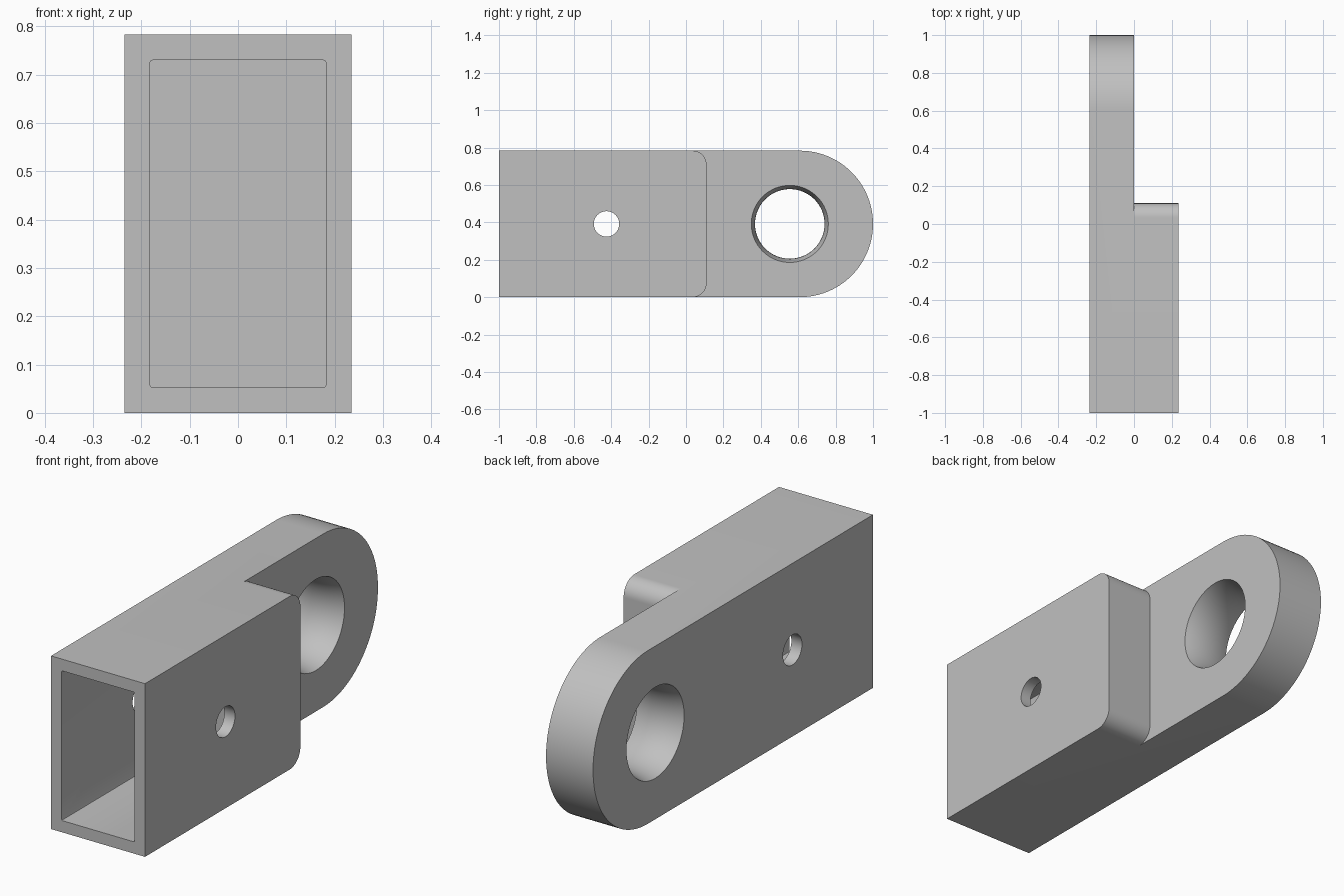
import bpy, bmesh, math
from mathutils import Vector

cube = bpy.data.objects.get("Cube")
if cube:
    bpy.data.objects.remove(cube, do_unlink=True)

HALF_W, H = 0.235, 0.783      # half width and height of the bar
MID = H / 2
WALL = 0.053

steel = bpy.data.materials.new("grey_steel")
steel.use_nodes = True
GREY = (0.53, 0.53, 0.53, 1)
steel.diffuse_color = GREY
steel.node_tree.nodes["Principled BSDF"].inputs["Base Color"].default_value = GREY


def finish(name, bm):
    bmesh.ops.recalc_face_normals(bm, faces=bm.faces)
    mesh = bpy.data.meshes.new(name)
    bm.to_mesh(mesh)
    bm.free()
    mesh.materials.append(steel)
    obj = bpy.data.objects.new(name, mesh)
    bpy.context.collection.objects.link(obj)
    return obj


def arc(cy, cz, r, start, end, steps):
    angles = [math.radians(start + (end - start) * i / steps) for i in range(steps + 1)]
    return [(cy + r * math.cos(a), cz + r * math.sin(a)) for a in angles]


def extrude_x(name, outline, x0, x1):
    """Extrude a (y, z) outline along x."""
    bm = bmesh.new()
    face = bm.faces.new([bm.verts.new((x0, y, z)) for y, z in outline])
    result = bmesh.ops.extrude_face_region(bm, geom=[face])
    verts = [v for v in result["geom"] if isinstance(v, bmesh.types.BMVert)]
    bmesh.ops.translate(bm, verts=verts, vec=(x1 - x0, 0, 0))
    return finish(name, bm)


def lathe_x(name, profile, y, z, steps=64):
    """Closed turned solid about an x-parallel axis, from (x, radius) pairs."""
    bm = bmesh.new()
    rings = [[bm.verts.new((x, py, pz)) for py, pz in arc(y, z, r, 0, 360, steps)[:-1]]
             for x, r in profile]
    for a, b in zip(rings, rings[1:]):
        for i in range(steps):
            j = (i + 1) % steps
            bm.faces.new((a[i], a[j], b[j], b[i]))
    bm.faces.new(rings[0])
    bm.faces.new(rings[-1])
    return finish(name, bm)


# Bar with a round end
body = extrude_x("clevis_bar", [(-1, 0)] + arc(1 - MID, MID, MID, -90, 90, 48) + [(-1, H)],
                 -HALF_W, HALF_W)

# Notch that leaves the half-width tongue and the rounded block end
R, END = 0.075, 0.11
notch = extrude_x("notch_cutter",
                  [(1.2, -0.2), (1.2, 1), (END - R, 1)]
                  + arc(END - R, H - R, R, 90, 0, 12)
                  + arc(END - R, R, R, 0, -90, 12) + [(END - R, -0.2)],
                  0, HALF_W + 0.1)

# Rectangular socket, open at the front, with slightly eased corners
bm = bmesh.new()
bmesh.ops.create_cube(bm, size=1)
for v in bm.verts:
    v.co = Vector((v.co.x * 2 * (HALF_W - WALL), -0.55 + v.co.y * 1.1,
                   MID + v.co.z * (H - 2 * WALL)))
long_edges = [e for e in bm.edges if abs(e.verts[0].co.y - e.verts[1].co.y) > 0.9]
bmesh.ops.bevel(bm, geom=long_edges, offset=0.005, segments=2, profile=0.5, affect='EDGES')
socket = finish("socket_cutter", bm)

# Cross pin hole through both walls
pin = lathe_x("pin_hole_cutter", [(-0.4, 0.068), (0.4, 0.068)], -0.425, MID, 40)

# Eye with a narrower waist half way through the tongue
waist = [(-HALF_W / 2 * (1 - t), 0.186 + 0.02 * t * t) for t in [i / 6 - 1 for i in range(13)]]
eye = lathe_x("eye_cutter", [(-0.4, 0.206)] + waist + [(0.1, 0.206)], 0.555, MID)

# Cut everything and bake the result
for cutter in (notch, socket, pin, eye):
    cutter.hide_render = True
    mod = body.modifiers.new(cutter.name, 'BOOLEAN')
    mod.operation = 'DIFFERENCE'
    mod.solver = 'EXACT'
    mod.object = cutter
bpy.context.view_layer.update()
baked = bpy.data.meshes.new_from_object(
    body.evaluated_get(bpy.context.evaluated_depsgraph_get()))
body.modifiers.clear()
body.data = baked
baked.materials.clear()
baked.materials.append(steel)
for cutter in (notch, socket, pin, eye):
    bpy.data.objects.remove(cutter, do_unlink=True)

# Smooth the round surfaces, keep the edges sharp
for o in bpy.context.selected_objects:
    o.select_set(False)
body.select_set(True)
bpy.context.view_layer.objects.active = body
bpy.ops.object.shade_smooth_by_angle(angle=math.radians(30))
